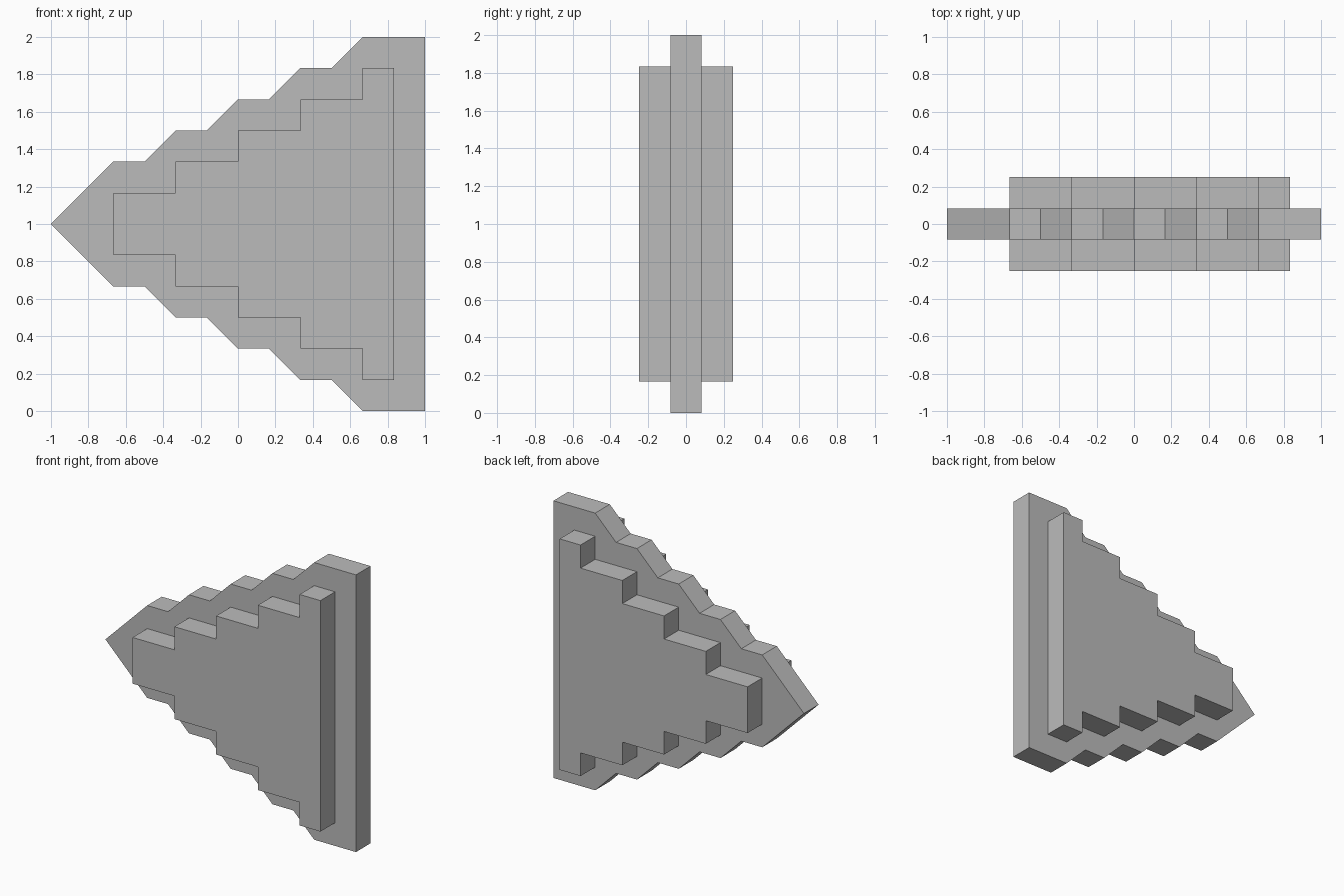
import bpy, bmesh

cube = bpy.data.objects.get("Cube")
if cube:
    bpy.data.objects.remove(cube, do_unlink=True)

U = 1 / 6  # step unit

grey = bpy.data.materials.new("plain grey")
grey.use_nodes = True
colour = (0.5, 0.5, 0.5, 1)
grey.diffuse_color = colour
grey.node_tree.nodes["Principled BSDF"].inputs["Base Color"].default_value = colour


def slab(name, outline, y0, y1):
    """Extrude an upper outline, mirrored about the middle height, along y."""
    lower = [(x, -z) for x, z in reversed(outline) if z > 0]
    bm = bmesh.new()
    verts = [bm.verts.new((x * U, y0 * U, 1 + z * U)) for x, z in outline + lower]
    face = bm.faces.new(verts)
    grown = bmesh.ops.extrude_face_region(bm, geom=[face])["geom"]
    moved = [v for v in grown if isinstance(v, bmesh.types.BMVert)]
    bmesh.ops.translate(bm, verts=moved, vec=(0, (y1 - y0) * U, 0))
    bmesh.ops.recalc_face_normals(bm, faces=bm.faces)
    mesh = bpy.data.meshes.new(name)
    bm.to_mesh(mesh)
    bm.free()
    mesh.materials.append(grey)
    obj = bpy.data.objects.new(name, mesh)
    bpy.context.collection.objects.link(obj)


# Middle slab: pointed tip, then sloped steps up to the tall end
core = [(-6, 0)]
for i in range(5):
    core += [(2 * i - 4, i + 2), (2 * i - 3 if i < 4 else 6, i + 2)]
slab("core_slab", core, -0.5, 0.5)

# Square-stepped plates on both faces
steps = []
for i in range(5):
    steps += [(2 * i - 4, i + 1), (2 * i - 2 if i < 4 else 5, i + 1)]
slab("front_stepped_plate", steps, -1.5, -0.5)
slab("back_stepped_plate", steps, 0.5, 1.5)
